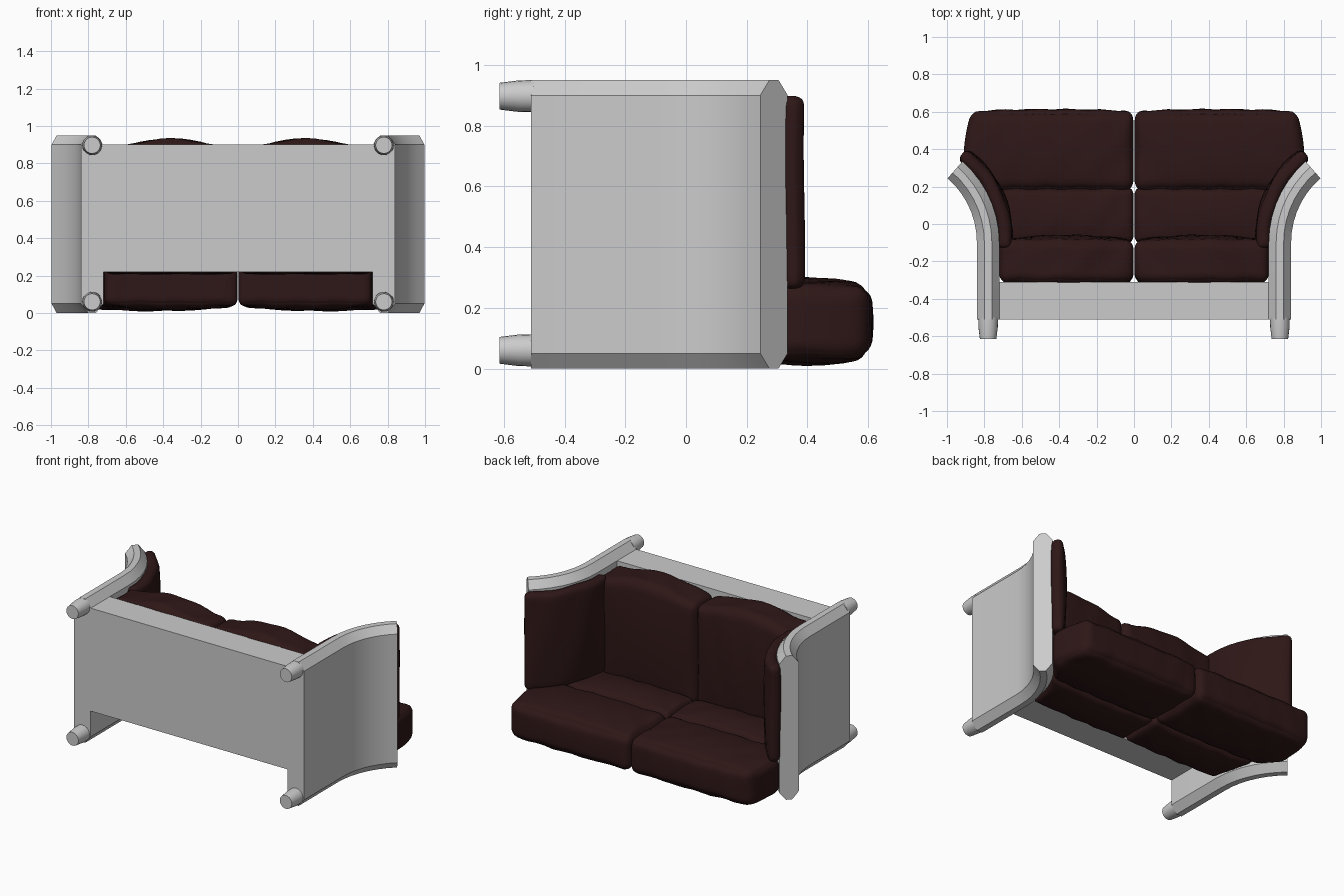
import bpy, bmesh, math
from math import sin, cos, pi, sqrt
from mathutils import Vector

if "Cube" in bpy.data.objects:
    bpy.data.objects.remove(bpy.data.objects["Cube"])

R, X0, Y0, SWEEP = 0.518, 0.78, -0.10, math.radians(48.8)

leather = bpy.data.materials.new("dark_leather")
leather.diffuse_color = (0.028, 0.0085, 0.0085, 1)
leather.use_nodes = True
leather.node_tree.nodes["Principled BSDF"].inputs["Base Color"].default_value = leather.diffuse_color


def finish(name, bm, mat=None, angle=30):
    bmesh.ops.recalc_face_normals(bm, faces=bm.faces)
    me = bpy.data.meshes.new(name)
    bm.to_mesh(me)
    bm.free()
    ob = bpy.data.objects.new(name, me)
    bpy.context.collection.objects.link(ob)
    if mat:
        me.materials.append(mat)
    bpy.ops.object.select_all(action='DESELECT')
    ob.select_set(True)
    bpy.context.view_layer.objects.active = ob
    bpy.ops.object.shade_smooth_by_angle(angle=math.radians(angle))
    return ob


def bend(l, n):
    """Point on the arm profile: l = length past the bend start, n = outward offset."""
    if l <= 0:
        return X0 + n, Y0 + l
    a = l / R
    return X0 + R - (R - n) * cos(a), Y0 + (R - n) * sin(a)


def inner_limit(y):
    """Half width available to the back cushions at height y."""
    if y < Y0:
        return 0.72
    if y < 0.33:
        return X0 + R - sqrt((R + 0.06) ** 2 - (y - Y0) ** 2)
    return 0.912 - 0.045 * ((y - 0.33) / 0.28) ** 2


def arm(name, side):
    section = [(-0.06, 0.05), (-0.02, 0), (0.02, 0), (0.06, 0.05),
               (0.06, 0.90), (0.02, 0.95), (-0.02, 0.95), (-0.06, 0.90)]
    stops = [-0.41] + [R * SWEEP * i / 7 for i in range(8)]
    bm = bmesh.new()
    rings = []
    for l in stops:
        ring = []
        for n, z in section:
            x, y = bend(l, n)
            ring.append(bm.verts.new((side * x, y, z)))
        rings.append(ring)
    for a, b in zip(rings, rings[1:]):
        for i in range(8):
            j = (i + 1) % 8
            bm.faces.new((a[i], a[j], b[j], b[i]))
    bm.faces.new(rings[0])
    bm.faces.new(rings[-1])
    finish(name, bm)


def foot(name, x, z):
    bm = bmesh.new()
    rings = []
    for y, r in [(-0.615, 0.044), (-0.55, 0.052), (-0.50, 0.053)]:
        rings.append([bm.verts.new((x + r * cos(2 * pi * i / 20), y, z + r * sin(2 * pi * i / 20)))
                      for i in range(20)])
    for a, b in zip(rings, rings[1:]):
        for i in range(20):
            bm.faces.new((a[i], a[(i + 1) % 20], b[(i + 1) % 20], b[i]))
    bm.faces.new(rings[0])
    bm.faces.new(rings[-1])
    finish(name, bm)


def cushion(name, side, lo, hi, r, bulge, warp):
    """Rounded box that puffs outwards on each axis, wrinkled, then warped into place."""
    bm = bmesh.new()
    bmesh.ops.create_cube(bm, size=2)
    bmesh.ops.subdivide_edges(bm, edges=bm.edges[:], cuts=19, use_grid_fill=True)
    lo, hi = Vector(lo), Vector(hi)
    mid, half = (lo + hi) / 2, (hi - lo) / 2
    for v in bm.verts:
        u = [sin(c * pi / 2) for c in v.co]
        p = Vector([u[k] * half[k] for k in range(3)])
        core = Vector([max(-half[k] + r, min(half[k] - r, p[k])) for k in range(3)])
        d = p - core
        if d.length > 1e-6:
            p = core + d.normalized() * r
        for k in range(3):
            a, b = u[(k + 1) % 3], u[(k + 2) % 3]
            p[k] += bulge[k] * u[k] * (1 - a * a) * (1 - b * b)
            if abs(u[k]) > 0.98 and bulge[k]:
                p[k] += bulge[k] * 0.6 * u[k] * (1 - min(1, a * a)) ** 0.5 * (1 - min(1, b * b)) ** 0.5
        p += mid
        w = 0.003
        p.y += w * sin(31 * p.x + 9 * p.z)
        p.z += w * sin(23 * p.x + 27 * p.y)
        x, y, z = warp(p)
        v.co = (side * x, y, z)
    finish(name, bm, leather, 60)


def fit_back(p):
    return p.x * inner_limit(p.y), p.y, p.z


def fit_seat(p):
    # front edge swells forward in the middle of each seat
    t = max(0, min(1, p.x / 0.72))
    push = 0.05 * sin(pi * t) ** 2 * max(0, (p.z - 0.5) / 0.4)
    return p.x, p.y, p.z + push


def fit_arm(p):
    x, y = bend(p.x, p.y)
    return x, y, p.z


# Base box under the seats
bm = bmesh.new()
bmesh.ops.create_cube(bm, size=1)
for v in bm.verts:
    v.co = (v.co.x * 1.45, -0.41 + v.co.y * 0.20, 0.56 + v.co.z * 0.68)
finish("base", bm)

# Mirrored arms, feet and cushions
for label, s in (("left", -1), ("right", 1)):
    arm(label + "_arm", s)
    foot(label + "_back_foot", s * X0, 0.06)
    foot(label + "_front_foot", s * X0, 0.897)
    cushion(label + "_seat_cushion", s, (0.003, -0.31, 0.21), (0.72, -0.09, 0.885),
            0.045, (0, 0.02, 0), fit_seat)
    cushion(label + "_lower_back_cushion", s, (0.004, -0.10, 0.045), (0.99, 0.19, 0.27),
            0.035, (0, 0, 0.018), fit_back)
    cushion(label + "_upper_back_cushion", s, (0.004, 0.18, 0.04), (1.0, 0.602, 0.27),
            0.05, (0, 0.008, 0.018), fit_back)
    cushion(label + "_arm_cushion", s, (-0.03, -0.125, 0.26), (0.465, -0.055, 0.895),
            0.03, (0, 0.01, 0), fit_arm)
